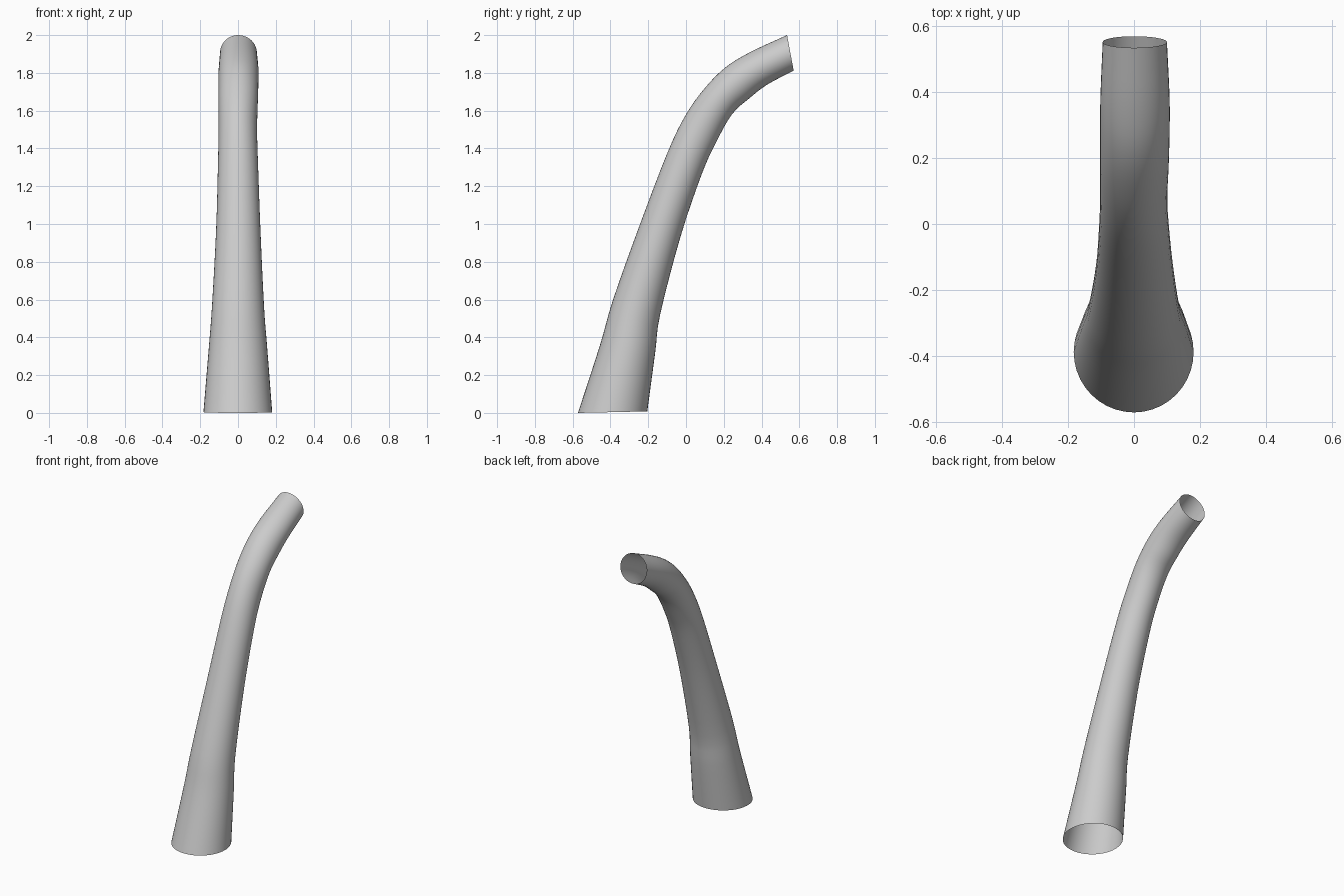
import bpy
import math
from mathutils import Vector

if "Cube" in bpy.data.objects:
    bpy.data.objects.remove(bpy.data.objects["Cube"])

# Cross-sections: front edge (y, z), back edge (y, z), half-widths left and right
SECTIONS = [
    (-0.572, 0.000, -0.205, 0.008, 0.183, 0.181),
    (-0.455, 0.360, -0.163, 0.320, 0.155, 0.155),
    (-0.386, 0.600, -0.137, 0.520, 0.138, 0.138),
    (-0.243, 1.000, -0.030, 0.930, 0.116, 0.119),
    (-0.095, 1.385, 0.080, 1.255, 0.106, 0.106),
    (0.000, 1.580, 0.153, 1.420, 0.103, 0.101),
    (0.100, 1.720, 0.243, 1.580, 0.103, 0.105),
    (0.210, 1.830, 0.335, 1.665, 0.103, 0.108),
    (0.340, 1.910, 0.430, 1.738, 0.102, 0.108),
    (0.535, 2.000, 0.570, 1.812, 0.095, 0.100),
]
SIDES, STEPS = 40, 4


def blend(a, b, c, d, t):
    """Smooth curve between b and c."""
    return 0.5 * (2 * b + (c - a) * t + (2 * a - 5 * b + 4 * c - d) * t * t
                  + (3 * b - a - 3 * c + d) * t ** 3)


def smooth_sections(rows):
    rows = [Vector(r) for r in rows]
    ext = [2 * rows[0] - rows[1]] + rows + [2 * rows[-1] - rows[-2]]
    out = [blend(*ext[i:i + 4], s / STEPS)
           for i in range(len(rows) - 1) for s in range(STEPS)]
    return out + [rows[-1]]


# Bent, tapering, open-ended tube
verts, faces = [], []
rings = smooth_sections(SECTIONS)
for fy, fz, by, bz, left, right in rings:
    for k in range(SIDES):
        a = 2 * math.pi * k / SIDES
        c, s = math.cos(a), math.sin(a)
        verts.append((c * (right if c > 0 else left),
                      (fy + by) / 2 + s * (by - fy) / 2,
                      (fz + bz) / 2 + s * (bz - fz) / 2))
for i in range(len(rings) - 1):
    for k in range(SIDES):
        n = (k + 1) % SIDES
        faces.append((i * SIDES + k, i * SIDES + n,
                      (i + 1) * SIDES + n, (i + 1) * SIDES + k))

mesh = bpy.data.meshes.new("bent_tube")
mesh.from_pydata(verts, [], faces)
mesh.shade_smooth()
tube = bpy.data.objects.new("bent_tube", mesh)
bpy.context.collection.objects.link(tube)
